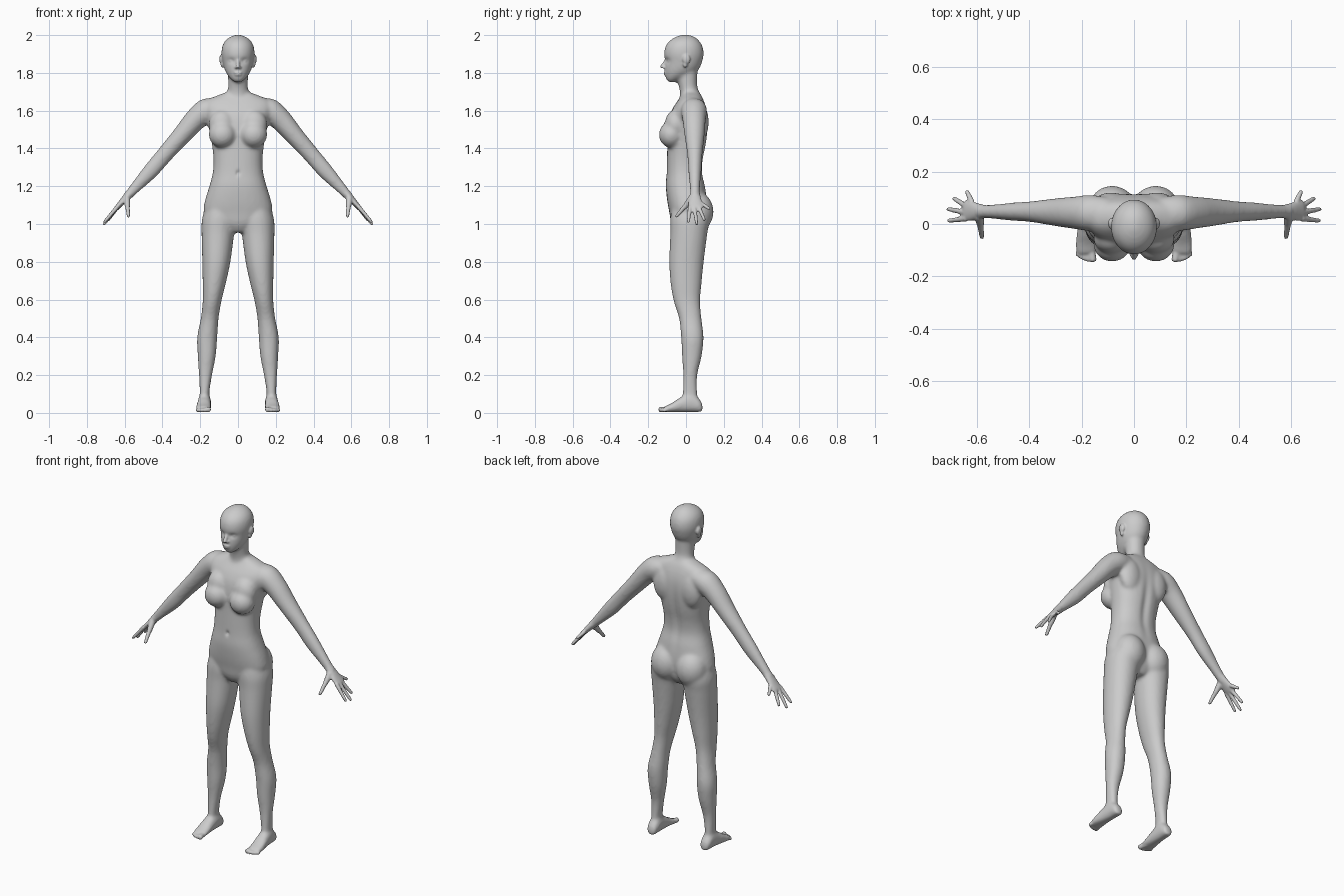
import bpy, bmesh, math
from mathutils import Vector, Matrix

Y = Vector((0, 1, 0))


def loft(bm, rings, p=2.0, n=28, sub=4):
    """Skin smooth rings; each ring is (centre, half axis U, half axis V)."""
    k = [[*c, *u, *v] for c, u, v in rings]
    rows = []
    for i in range(len(k) - 1):
        a, b, c, d = k[max(i - 1, 0)], k[i], k[i + 1], k[min(i + 2, len(k) - 1)]
        for s in range(sub):
            t = s / sub
            rows.append([0.5 * (2 * q + (r - o) * t + (2 * o - 5 * q + 4 * r - w) * t * t
                                + (3 * q - o - 3 * r + w) * t ** 3)
                         for o, q, r, w in zip(a, b, c, d)])
    rows.append(k[-1])
    loops = []
    for r in rows:
        c, u, v = Vector(r[:3]), Vector(r[3:6]), Vector(r[6:])
        loop = []
        for j in range(n):
            a = 2 * math.pi * j / n
            x, y = math.cos(a), math.sin(a)
            x = math.copysign(abs(x) ** (2 / p), x)
            y = math.copysign(abs(y) ** (2 / p), y)
            loop.append(bm.verts.new(c + u * x + v * y))
        loops.append(loop)
    for a, b in zip(loops, loops[1:]):
        for j in range(n):
            bm.faces.new((a[j], a[(j + 1) % n], b[(j + 1) % n], b[j]))
    bm.faces.new(loops[0])
    bm.faces.new(loops[-1])


def stack(bm, rows, p=2.0):
    """Horizontal sections: z, x min, x max, y front, y back."""
    loft(bm, [(((a + b) / 2, (f + k) / 2, z), ((b - a) / 2, 0, 0), (0, (k - f) / 2, 0))
              for z, a, b, f, k in rows], p)


def tube(bm, pts, n=20):
    """Sections square to a path: x, y, z, thickness radius, y-side radius."""
    c = [Vector(q[:3]) for q in pts]
    rings = []
    for i, q in enumerate(pts):
        t = (c[min(i + 1, len(c) - 1)] - c[max(i - 1, 0)]).normalized()
        u = t.cross(Y).normalized()
        rings.append((c[i], u * q[3], u.cross(t) * q[4]))
    loft(bm, rings, 2.0, n)


def ball(bm, c, r):
    m = Matrix.Translation(c) @ Matrix.Diagonal((*r, 1))
    bmesh.ops.create_uvsphere(bm, u_segments=24, v_segments=16, radius=1, matrix=m)


def digit(bm, a, b, r0, r1):
    """Finger or toe with rounded tip."""
    a, b = Vector(a), Vector(b)
    tube(bm, [(*a.lerp(b, t), r, r) for t, r in
              ((0, r0), (0.5, (r0 + r1) / 2), (0.88, r1), (0.97, r1 * 0.7), (1, r1 * 0.25))], 12)


def mirror(bm):
    d = bmesh.ops.duplicate(bm, geom=bm.verts[:] + bm.edges[:] + bm.faces[:])
    vs = [g for g in d["geom"] if isinstance(g, bmesh.types.BMVert)]
    bmesh.ops.scale(bm, vec=(-1, 1, 1), verts=vs)


def dent(bm, c, r, push):
    for v in bm.verts:
        e = sum(((v.co[i] - c[i]) / r[i]) ** 2 for i in range(3))
        if e < 9:
            v.co += Vector(push) * math.exp(-e)


def finish(bm, name, voxel, smooth):
    """Fuse all overlapping forms into one skin and relax it."""
    bmesh.ops.recalc_face_normals(bm, faces=bm.faces[:])
    me = bpy.data.meshes.new(name)
    bm.to_mesh(me)
    bm.free()
    ob = bpy.data.objects.new(name, me)
    bpy.context.collection.objects.link(ob)
    m = ob.modifiers.new("fuse", 'REMESH')
    m.mode, m.voxel_size, m.use_smooth_shade = 'VOXEL', voxel, True
    m = ob.modifiers.new("relax", 'SMOOTH')
    m.factor, m.iterations = 0.5, smooth
    return ob


bm = bmesh.new()
# leg
stack(bm, [(1.12, .02, .160, -.07, .10), (1.03, .008, .190, -.083, .125),
           (.95, .020, .193, -.083, .113), (.80, .040, .189, -.089, .094),
           (.68, .066, .187, -.081, .082), (.59, .088, .187, -.065, .075),
           (.50, .103, .197, -.037, .082), (.40, .110, .216, -.026, .093),
           (.30, .118, .213, -.021, .083), (.20, .137, .207, -.015, .060),
           (.11, .151, .203, -.018, .060), (.05, .150, .205, -.02, .065)], 2.1)
# foot, sections from heel to ball: y, x centre, half width, top
loft(bm, [((x, y, .004 + h / 2), (w, 0, 0), (0, 0, h / 2)) for y, x, w, h in
          ((.088, .176, .015, .035), (.075, .176, .030, .065), (.03, .177, .034, .10),
           (-.03, .180, .037, .078), (-.075, .183, .041, .048), (-.105, .183, .041, .034),
           (-.120, .183, .036, .024))], 2.3)
# arm
tube(bm, [(.10, .040, 1.620, .050, .060), (.165, .042, 1.600, .066, .069),
          (.225, .043, 1.553, .059, .062), (.300, .045, 1.467, .050, .053),
          (.390, .047, 1.365, .044, .040), (.460, .047, 1.283, .042, .035),
          (.520, .047, 1.218, .033, .029), (.570, .047, 1.164, .025, .026),
          (.600, .048, 1.132, .022, .030)], 28)
# breast, buttock and shoulder blade
ball(bm, (.083, -.077, 1.473), (.072, .067, .070))
ball(bm, (.085, -.055, 1.525), (.070, .058, .080))
ball(bm, (.083, .060, 1.065), (.090, .086, .105))
ball(bm, (.088, .075, 1.540), (.070, .045, .100))
mirror(bm)
# torso
stack(bm, [(z, -w, w, f, b) for z, w, f, b in
           ((.955, .050, -.050, .070), (1.0, .130, -.077, .100), (1.06, .180, -.088, .110),
            (1.12, .176, -.099, .112), (1.20, .152, -.107, .102), (1.27, .134, -.103, .087),
            (1.34, .130, -.101, .091), (1.42, .138, -.099, .107), (1.50, .153, -.099, .116),
            (1.57, .172, -.088, .115), (1.62, .183, -.066, .106), (1.655, .165, -.042, .094),
            (1.68, .110, -.025, .082), (1.70, .055, -.022, .068))], 2.3)
# neck
stack(bm, [(z, -w, w, f, b) for z, w, f, b in
           ((1.62, .085, -.045, .090), (1.68, .063, -.032, .078), (1.72, .053, -.036, .062),
            (1.76, .053, -.045, .060), (1.82, .055, -.045, .062))])
# head
stack(bm, [(z, -w, w, f, b) for z, w, f, b in
           ((1.750, .018, -.092, -.060), (1.764, .036, -.104, -.035), (1.79, .057, -.112, .025),
            (1.82, .072, -.114, .068), (1.86, .082, -.111, .086), (1.90, .088, -.117, .094),
            (1.94, .084, -.109, .088), (1.97, .068, -.087, .070), (1.991, .041, -.053, .045),
            (2.002, .010, -.020, .014))])
base = finish(bm, "base_form", .009, 8)

# bake the base form, then add the small features
mesh = bpy.data.meshes.new_from_object(
    base.evaluated_get(bpy.context.evaluated_depsgraph_get()))
bpy.data.objects.remove(base)

bm = bmesh.new()
# palm
tube(bm, [(.568, .047, 1.166, .021, .025), (.595, .048, 1.137, .019, .031),
          (.622, .050, 1.108, .015, .038), (.642, .053, 1.088, .011, .039),
          (.650, .054, 1.080, .005, .030)])
# fingers and thumb
for a, b in (((.638, .021, 1.092), (.711, .012, 1.006)), ((.642, .044, 1.088), (.713, .058, .994)),
             ((.638, .067, 1.090), (.690, .100, 1.016)), ((.618, .083, 1.107), (.639, .128, 1.078))):
    digit(bm, a, b, .0115, .0085)
digit(bm, (.590, .032, 1.138), (.584, -.012, 1.083), .019, .013)
digit(bm, (.586, .000, 1.100), (.579, -.055, 1.036), .013, .009)
# toes
for x, y, r in ((.155, -.145, .014), (.174, -.144, .0105), (.190, -.139, .010),
                (.204, -.132, .0095), (.217, -.122, .009)):
    digit(bm, (.6 * x + .073, -.085, .020), (x, y, r + .003), r * 1.1, r)
# ear
ball(bm, (.087, .002, 1.872), (.012, .021, .026))
ball(bm, (.083, -.004, 1.848), (.010, .013, .020))
# eyelid and nostril
ball(bm, (.033, -.083, 1.863), (.016, .014, .011))
ball(bm, (.010, -.116, 1.829), (.008, .009, .007))
mirror(bm)
# nose
tube(bm, [(0, -.102, 1.876, .007, .007), (0, -.113, 1.855, .009, .008),
          (0, -.124, 1.834, .011, .011), (0, -.122, 1.826, .005, .008)])
ball(bm, (0, -.127, 1.833), (.010, .011, .009))
# lips
ball(bm, (0, -.108, 1.801), (.022, .011, .006))
ball(bm, (0, -.106, 1.790), (.019, .011, .006))

details = bpy.data.meshes.new("details")
bmesh.ops.recalc_face_normals(bm, faces=bm.faces[:])
bm.to_mesh(details)
bm.free()

bm = bmesh.new()
bm.from_mesh(mesh)
# eye sockets, navel, spine groove
for s in (-1, 1):
    dent(bm, (s * .033, -.098, 1.864), (.020, .03, .013), (0, .010, 0))
dent(bm, (0, -.100, 1.27), (.009, .04, .013), (0, .012, 0))
dent(bm, (0, .100, 1.38), (.022, .06, .17), (0, -.010, 0))
bm.from_mesh(details)
finish(bm, "body", .005, 3)
bpy.data.meshes.remove(mesh)
bpy.data.meshes.remove(details)
